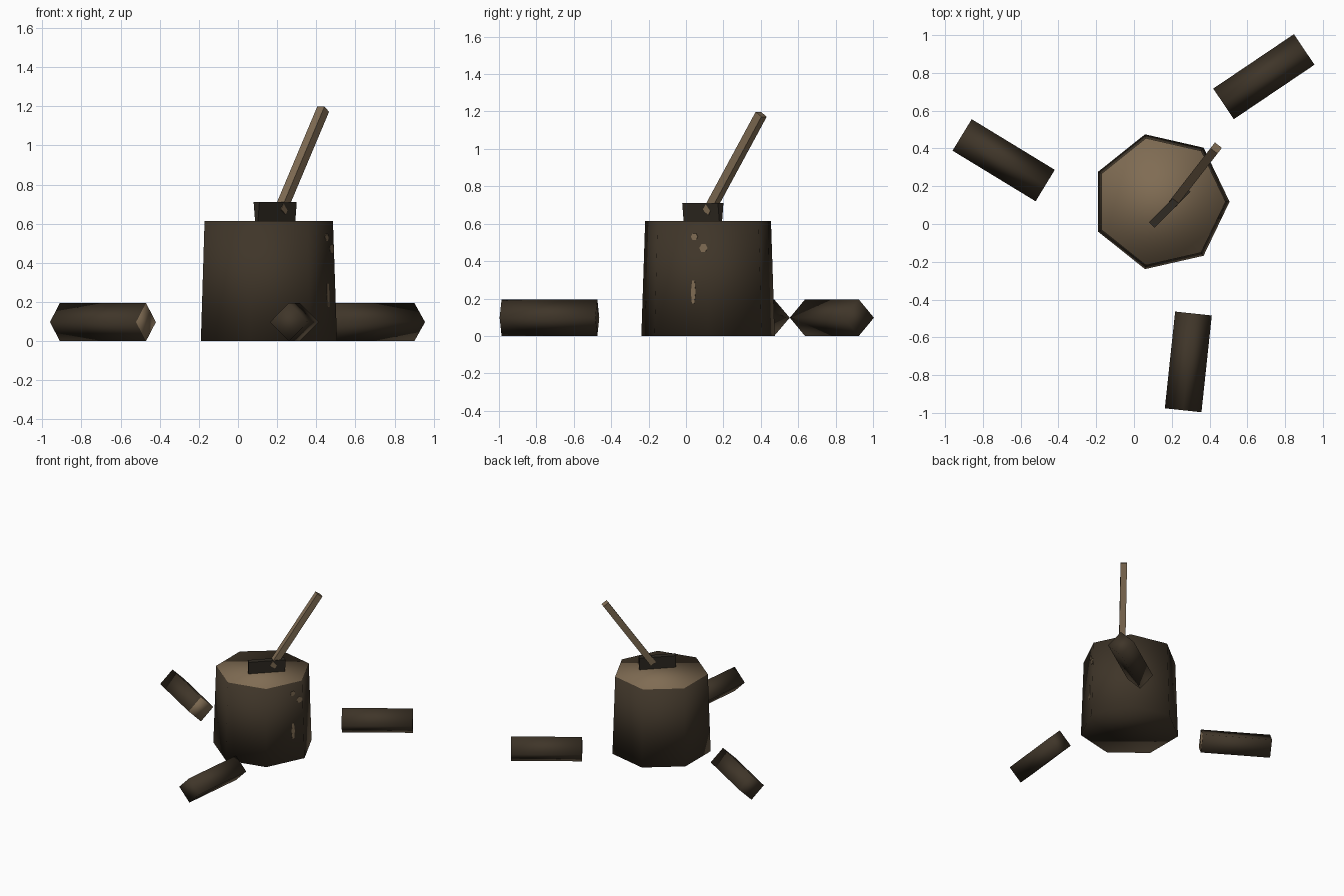
import bpy
import bmesh
from math import pi, cos, sin
from mathutils import Vector, Matrix

cube = bpy.data.objects.get("Cube")
if cube:
    bpy.data.objects.remove(cube, do_unlink=True)


def material(name, rgb):
    m = bpy.data.materials.new(name)
    m.use_nodes = True
    colour = (*rgb, 1)
    m.diffuse_color = colour
    bsdf = m.node_tree.nodes["Principled BSDF"]
    bsdf.inputs["Base Color"].default_value = colour
    bsdf.inputs["Roughness"].default_value = 0.9
    return m


bark = material("dark bark", (0.05, 0.036, 0.022))
wood = material("pale cut wood", (0.215, 0.15, 0.087))
iron = material("dark iron", (0.03, 0.024, 0.017))


def prism(name, sides, r0, r1, length, mats, start=0.0, smooth=True, end_mat=0, matrix=None):
    """Capped prism along local z; end_mat colours the cap at the far end."""
    bm = bmesh.new()
    rings = []
    for r, z in ((r0, 0), (r1, length)):
        angles = [start + 2 * pi * i / sides for i in range(sides)]
        rings.append([bm.verts.new((r * cos(a), r * sin(a), z)) for a in angles])
    low, high = rings
    for i in range(sides):
        j = (i + 1) % sides
        bm.faces.new((low[i], low[j], high[j], high[i]))
    bm.faces.new(low[::-1])
    bm.faces.new(high).material_index = end_mat
    for f in bm.faces:
        f.smooth = smooth
    me = bpy.data.meshes.new(name)
    bm.to_mesh(me)
    bm.free()
    for m in mats:
        me.materials.append(m)
    ob = bpy.data.objects.new(name, me)
    bpy.context.collection.objects.link(ob)
    if matrix:
        ob.matrix_world = matrix
    return ob


def along(start, direction, up='Y'):
    """Matrix taking local z to a direction."""
    q = Vector(direction).to_track_quat('Z', up)
    return Matrix.Translation(start) @ q.to_matrix().to_4x4()


# Chopping stump: tapered seven-sided block with a pale top
CX, CY, HEIGHT, BASE, TOP = 0.14, 0.118, 0.615, 0.366, 0.345
prism("stump", 7, BASE, TOP, HEIGHT, (bark, wood), end_mat=1,
      matrix=Matrix.Translation((CX, CY, 0)))

# Chips of missing bark on one side of the stump
normal_angle = -pi / 7
n = Vector((cos(normal_angle), sin(normal_angle), 0))
t = Vector((-n.y, n.x, 0))
for i, (shift, z, w, h) in enumerate(((0.07, 0.53, 0.02, 0.02),
                                      (0.125, 0.47, 0.024, 0.024),
                                      (0.068, 0.235, 0.014, 0.07))):
    apothem = (BASE + (TOP - BASE) * z / HEIGHT) * cos(pi / 7)
    p = Vector((CX, CY, z)) + n * (apothem - 0.003) + t * shift
    tilt = n + Vector((0, 0, (BASE - TOP) * cos(pi / 7) / HEIGHT))
    prism(f"bark_chip_{i + 1}", 6, 1, 1, 0.005, (wood,), smooth=False,
          matrix=along(p, tilt) @ Matrix.Diagonal((w, h, 1, 1)))

# Split logs lying around the stump: four-sided, resting on an edge
LOG_R, LOG_LEN = 0.0975, 0.515
for name, x, y, dx, dy, end in (("log_back", 0.6875, 0.78, 0.43, 0.29, 0),
                                ("log_side", -0.69, 0.3375, 0.435, -0.265, 1),
                                ("log_front", 0.2875, -0.73, 0.055, 0.515, 0)):
    d = Vector((dx, dy, 0)).normalized()
    prism(name, 4, LOG_R, LOG_R, LOG_LEN, (bark, wood), end_mat=end,
          matrix=along(Vector((x, y, LOG_R)) - d * LOG_LEN / 2, d))

# Axe head: a thin wedge sunk into the stump
head = prism("axe_head", 4, 0.5 ** 0.5, 0.5 ** 0.5, 0.15, (iron,), start=pi / 4, smooth=False)
for v in head.data.vertices:
    v.co.x *= 0.27
    v.co.y *= 0.042 if v.co.z > 0 else 0.01
head.matrix_world = Matrix.Translation((0.19, 0.09, 0.562)) @ Matrix.Rotation(pi / 4, 4, 'Z')

# Axe handle: square shaft leaning out of the head
foot, tip = Vector((0.214, 0.118, 0.66)), Vector((0.435, 0.402, 1.185))
prism("axe_handle", 4, 0.033, 0.033, (tip - foot).length, (wood,), start=pi / 4,
      smooth=False, matrix=along(foot, tip - foot))
